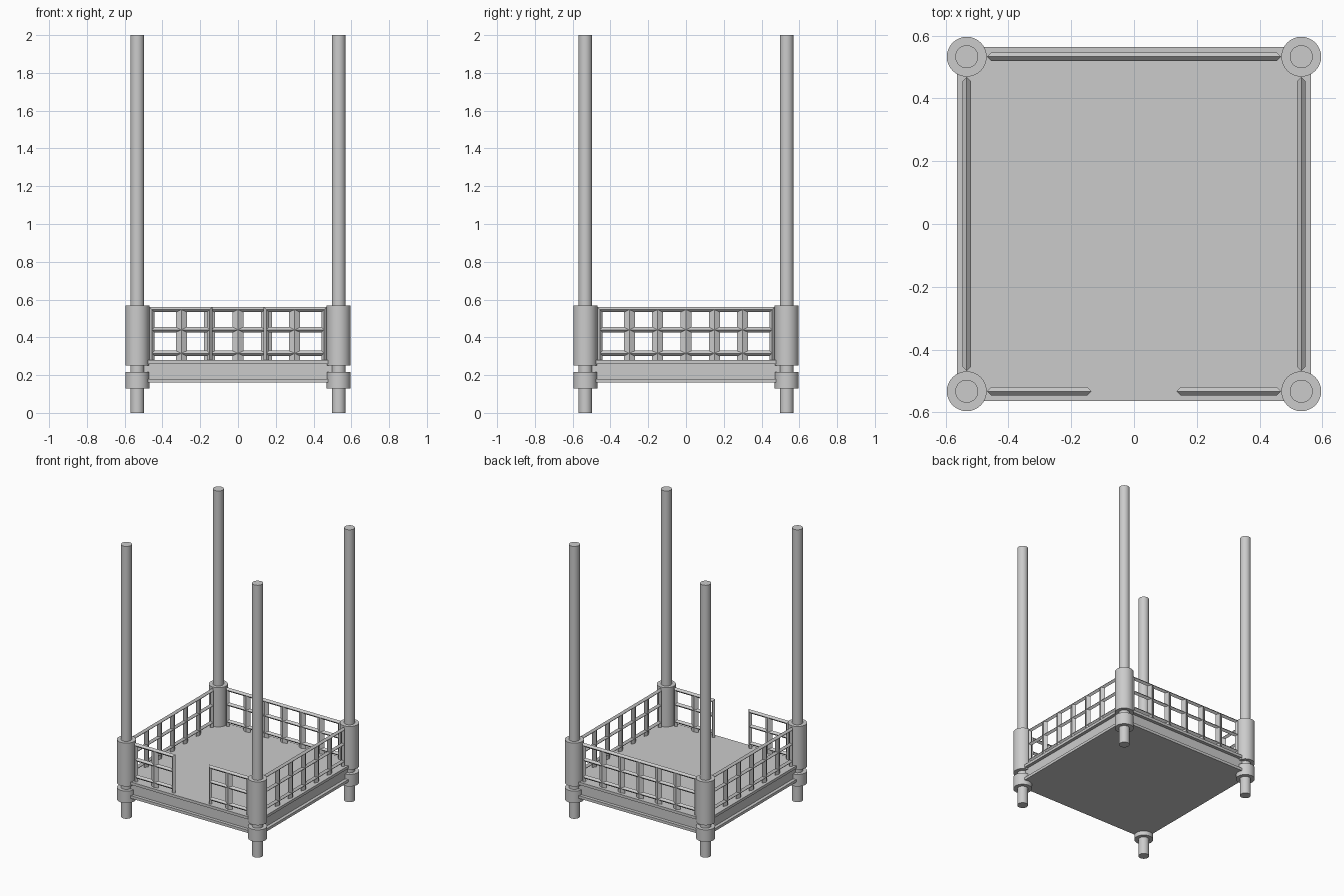
import bpy, bmesh, math
from mathutils import Matrix, Vector

cube = bpy.data.objects.get("Cube")
if cube:
    bpy.data.objects.remove(cube, do_unlink=True)

grey = bpy.data.materials.new("plain grey")
grey.use_nodes = True
colour = (0.6, 0.6, 0.6, 1)
grey.diffuse_color = colour
grey.node_tree.nodes["Principled BSDF"].inputs["Base Color"].default_value = colour

C = 0.533          # distance of post and railing centre lines from the middle
FLOOR = 0.28
HALF = 0.014       # half thickness of railing bars


def add_object(name, bm):
    bmesh.ops.recalc_face_normals(bm, faces=bm.faces)
    mesh = bpy.data.meshes.new(name)
    bm.to_mesh(mesh)
    bm.free()
    mesh.materials.append(grey)
    obj = bpy.data.objects.new(name, mesh)
    bpy.context.collection.objects.link(obj)
    return obj


def cylinder(name, x, y, radius, z0, z1):
    bm = bmesh.new()
    bmesh.ops.create_cone(bm, cap_ends=True, segments=32, radius1=radius, radius2=radius,
                          depth=z1 - z0, matrix=Matrix.Translation((x, y, (z0 + z1) / 2)))
    obj = add_object(name, bm)
    bpy.ops.object.select_all(action="DESELECT")
    obj.select_set(True)
    bpy.context.view_layer.objects.active = obj
    bpy.ops.object.shade_smooth_by_angle()


def slab(name, half, z0, z1):
    bm = bmesh.new()
    bmesh.ops.create_cube(bm, size=1, matrix=Matrix.Translation((0, 0, (z0 + z1) / 2))
                          @ Matrix.Diagonal((2 * half, 2 * half, z1 - z0, 1)))
    add_object(name, bm)


def sweep(bm, path):
    """Diamond bar in the xz plane; path holds (x, z, offset x, offset z)."""
    rings = []
    for x, z, ox, oz in path:
        p, o, n = Vector((x, 0, z)), Vector((ox, 0, oz)), Vector((0, HALF, 0))
        rings.append([bm.verts.new(v) for v in (p + o, p + n, p - o, p - n)])
    for a, b in zip(rings, rings[1:]):
        for i in range(4):
            j = (i + 1) % 4
            bm.faces.new((a[i], a[j], b[j], b[i]))
    bm.faces.new(rings[0])
    bm.faces.new(rings[-1])


def railing(name, x0, x1, balusters, angle):
    bm = bmesh.new()
    top, h = 0.547, HALF
    # mitred outer frame, standing on the floor
    sweep(bm, [(x0, FLOOR, -h, 0), (x0, top, -h, h), (x1, top, h, h), (x1, FLOOR, h, 0)])
    # lower rails
    for z in (0.315, 0.44):
        sweep(bm, [(x0, z, 0, h), (x1, z, 0, h)])
    # broad balusters
    for x in balusters:
        sweep(bm, [(x, FLOOR, 0.029, 0), (x, top, 0.029, 0)])
    place = Matrix.Rotation(angle, 4, "Z") @ Matrix.Translation((0, -C, 0))
    bmesh.ops.transform(bm, matrix=place, verts=bm.verts)
    add_object(name, bm)


# platform with a recessed middle band
slab("floor_slab", 0.5635, 0.26, FLOOR)
slab("platform_core", 0.54, 0.18, 0.26)
slab("base_slab", 0.5635, 0.16, 0.18)

# corner posts with their sleeves and collars
for side, sx in (("left", 1), ("right", -1)):
    for end, sy in (("front", -1), ("back", 1)):
        tag = f"{end}_{side}"
        cylinder(f"{tag}_post", sx * C, sy * C, 0.0365, 0, 2)
        cylinder(f"{tag}_sleeve", sx * C, sy * C, 0.0635, 0.25, 0.568)
        cylinder(f"{tag}_collar", sx * C, sy * C, 0.0635, 0.128, 0.216)

# full railings on three sides
END = 0.455
spots = [0.15 * i for i in range(-2, 3)]
for name, turn in (("left_railing", 1), ("back_railing", 2), ("right_railing", 3)):
    railing(name, -END, END, spots, turn * math.pi / 2)

# short front railings beside the entrance
railing("front_right_railing", -END, -0.15, [-0.3], 0)
railing("front_left_railing", 0.15, END, [0.3], 0)
